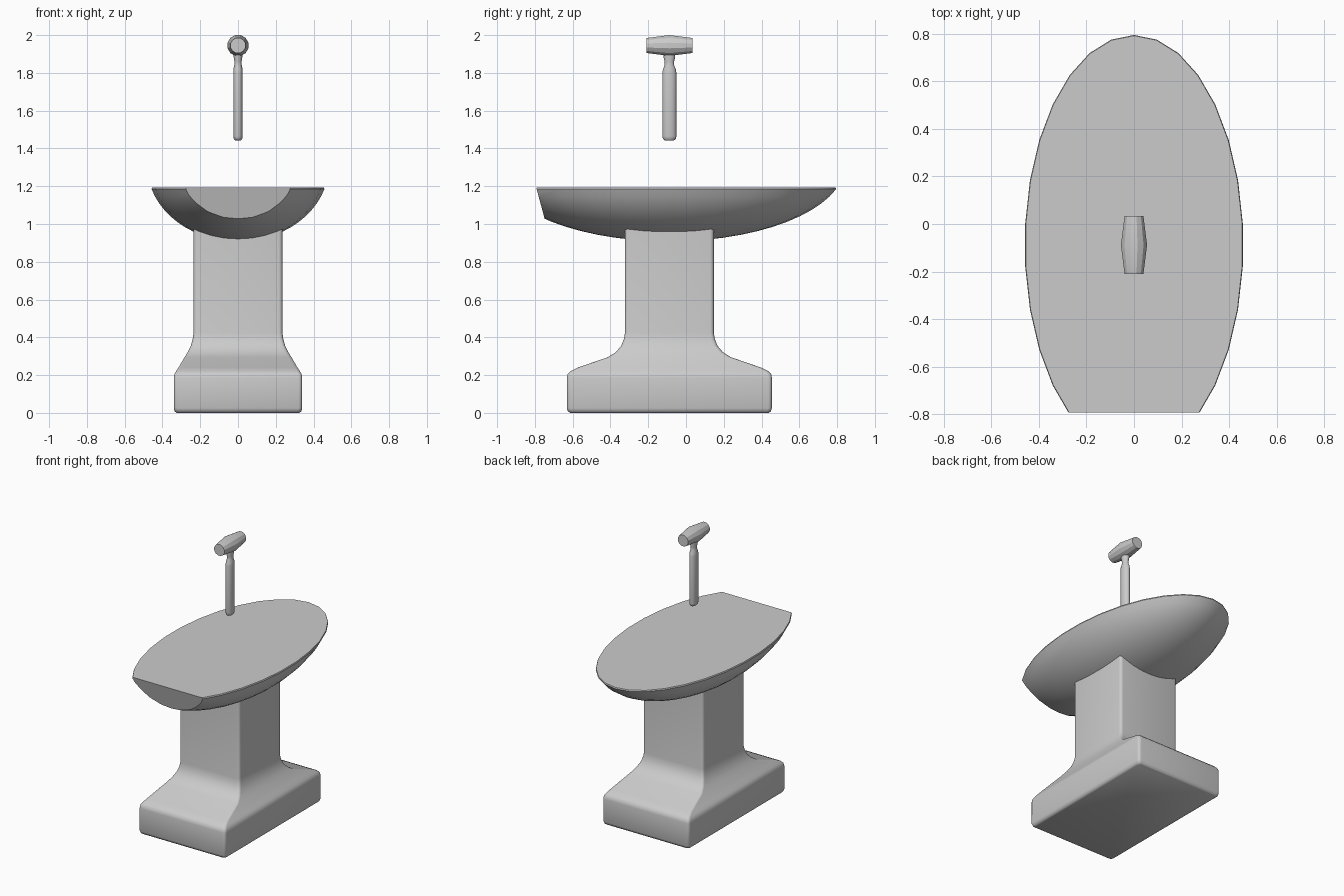
import bpy, bmesh, math
from mathutils import Vector

if "Cube" in bpy.data.objects:
    bpy.data.objects.remove(bpy.data.objects["Cube"])

YC = -0.088  # shared centre line of stand, bowl and hammer


def finish(name, bm, angle=35):
    bmesh.ops.recalc_face_normals(bm, faces=bm.faces)
    me = bpy.data.meshes.new(name)
    bm.to_mesh(me)
    bm.free()
    ob = bpy.data.objects.new(name, me)
    bpy.context.collection.objects.link(ob)
    bpy.ops.object.select_all(action='DESELECT')
    ob.select_set(True)
    bpy.context.view_layer.objects.active = ob
    bpy.ops.object.shade_smooth_by_angle(angle=math.radians(angle))
    return ob


def loft(bm, rings):
    """Skin a stack of closed point rings and cap both ends."""
    rows = [[bm.verts.new(p) for p in r] for r in rings]
    n = len(rows[0])
    for a, b in zip(rows, rows[1:]):
        for i in range(n):
            bm.faces.new((a[i], a[(i + 1) % n], b[(i + 1) % n], b[i]))
    bm.faces.new(rows[0])
    bm.faces.new(rows[-1])


def round_rect(hx, hy, z, r, steps=4):
    pts = []
    for k, (sx, sy) in enumerate(((1, 1), (-1, 1), (-1, -1), (1, -1))):
        for i in range(steps + 1):
            a = math.pi / 2 * (k + i / steps)
            pts.append((sx * (hx - r) + r * math.cos(a),
                        YC + sy * (hy - r) + r * math.sin(a), z))
    return pts


def ellipse(rx, ry, z, n):
    return [(rx * math.sin(2 * math.pi * i / n),
             YC + ry * math.cos(2 * math.pi * i / n), z) for i in range(n)]


# Pedestal: flared foot rising into a square column (half x, half y, z)
profile = [(.325, .525, 0), (.335, .537, .008), (.34, .543, .025),
           (.34, .543, .185), (.337, .539, .205), (.328, .525, .22),
           (.315, .485, .24), (.283, .325, .295), (.266, .283, .322),
           (.25, .255, .355), (.24, .241, .39), (.235, .235, .425),
           (.235, .235, 1.01)]
bm = bmesh.new()
loft(bm, [round_rect(hx, hy, z, .02) for hx, hy, z in profile])
finish("pedestal", bm, 40)

# Bowl: stretched spherical cap with a flat top and a slanted front cut
TOP, DEPTH, RX, RY, AM = 1.193, .285, .46, .883, math.radians(72)
rings = []
for i in range(1, 13):
    t = AM * i / 12
    s = math.sin(t) / math.sin(AM)
    d = (math.cos(t) - math.cos(AM)) / (1 - math.cos(AM))
    rings.append(ellipse(RX * s, RY * s, TOP - .008 - d * (DEPTH - .008), 30))
rings.append(ellipse(RX - .003, RY - .003, TOP, 30))
bm = bmesh.new()
loft(bm, rings)
cut = bmesh.ops.bisect_plane(bm, geom=bm.verts[:] + bm.edges[:] + bm.faces[:],
                             plane_co=Vector((0, -.793, TOP)),
                             plane_no=Vector((0, -.17, -.046)).normalized(),
                             clear_outer=True)
bmesh.ops.holes_fill(bm, edges=[e for e in bm.edges if e.is_boundary])
finish("bowl", bm, 35)

# Hammer handle: flattened grip with a narrow neck
grip = [(.015, .025, 1.443), (.022, .034, 1.45), (.025, .037, 1.465),
        (.025, .037, 1.8), (.024, .034, 1.82), (.02, .025, 1.84),
        (.019, .025, 1.86), (.023, .031, 1.885), (.023, .031, 1.93)]
bm = bmesh.new()
loft(bm, [ellipse(*g, 16) for g in grip])
finish("hammer_handle", bm, 40)

# Hammer head: faceted barrel lying along y
bm = bmesh.new()
N = 12
loft(bm, [[(r * math.sin(2 * math.pi * (i + .5) / N), YC + y,
            1.945 + r * math.cos(2 * math.pi * (i + .5) / N)) for i in range(N)]
          for y, r in ((-.122, .041), (0, .057), (.122, .041))])
finish("hammer_head", bm, 20)
